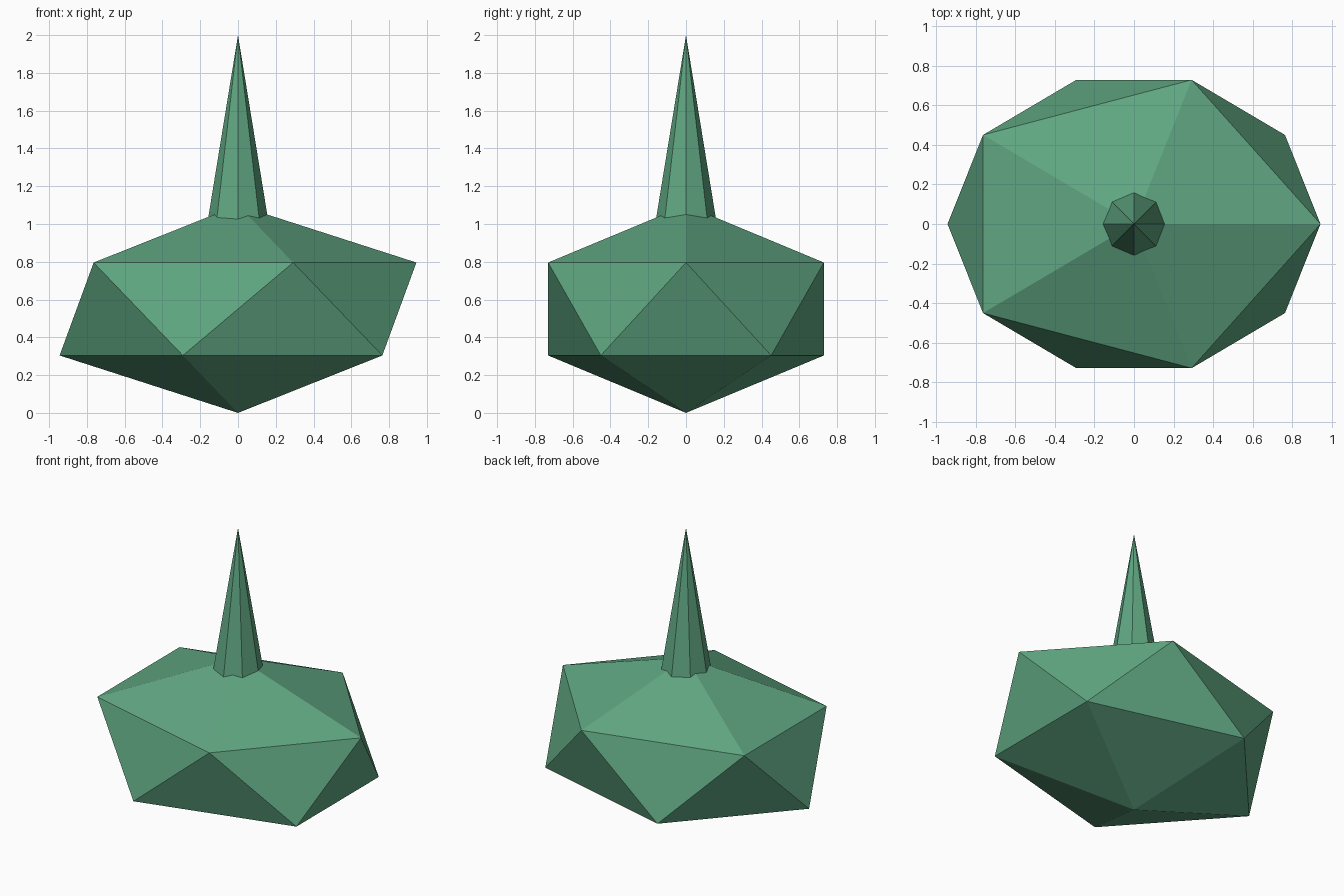
import bpy

if "Cube" in bpy.data.objects:
    bpy.data.objects.remove(bpy.data.objects["Cube"])

green = bpy.data.materials.new("muted_green")
green.diffuse_color = (0.115, 0.38, 0.22, 1.0)
green.use_nodes = True
green.node_tree.nodes["Principled BSDF"].inputs["Base Color"].default_value = green.diffuse_color


def finish(name):
    obj = bpy.context.object
    obj.name = name
    obj.data.materials.append(green)
    bpy.ops.object.transform_apply(location=True, rotation=True, scale=True)
    bpy.ops.object.shade_flat()


# Faceted body: a flattened icosahedron
bpy.ops.mesh.primitive_ico_sphere_add(subdivisions=1, radius=1, location=(0, 0, 0.55))
bpy.context.object.scale = (1.056, 0.858, 0.55)
finish("body")

# Eight-sided spike, its base sunk into the body
base_z = 1.0
bpy.ops.mesh.primitive_cone_add(vertices=8, radius1=0.163, radius2=0, depth=2 - base_z,
                                location=(0, 0, (2 + base_z) / 2))
finish("spike")
